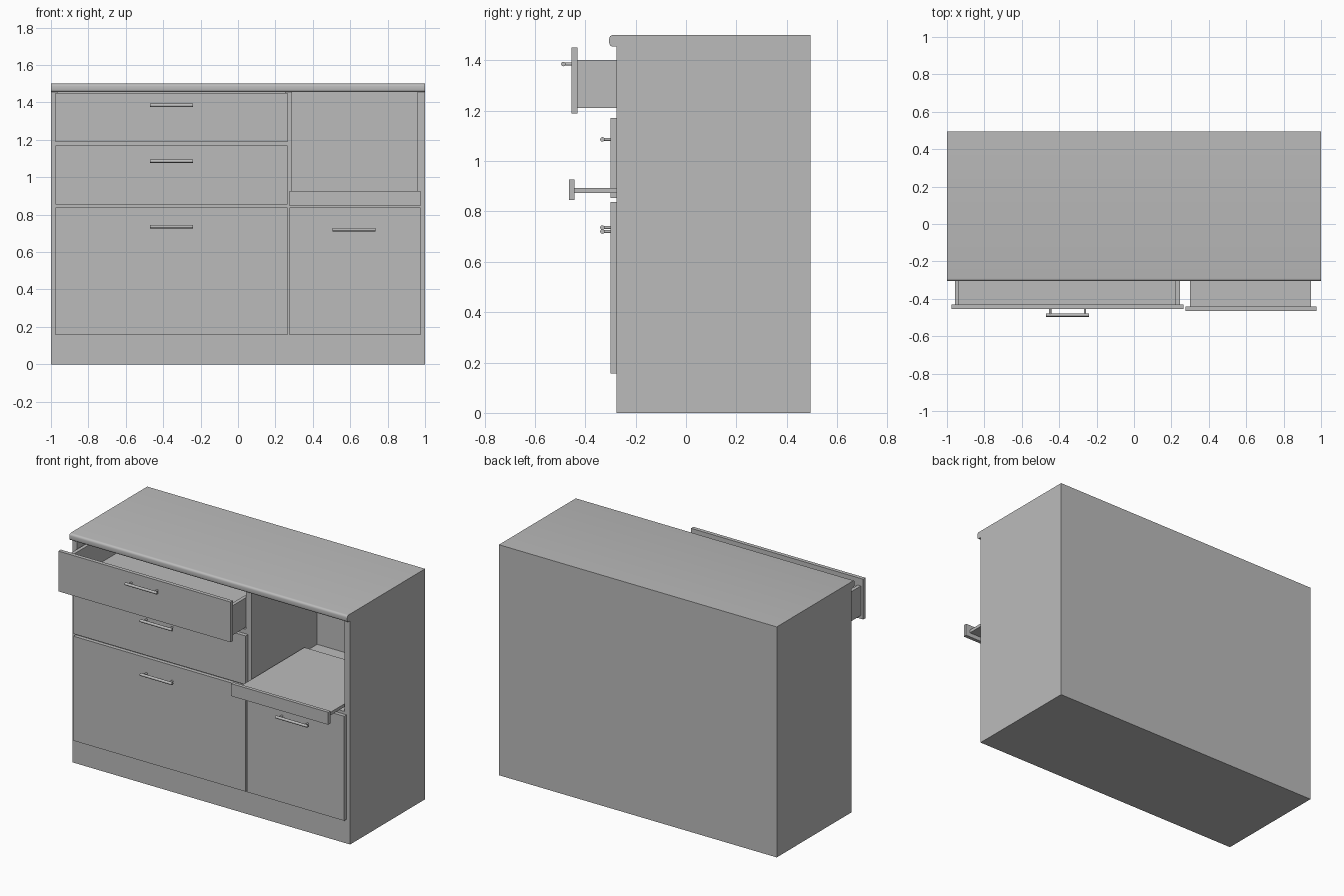
import bpy, bmesh, math
from mathutils import Matrix, Vector

cube = bpy.data.objects.get("Cube")
if cube:
    bpy.data.objects.remove(cube, do_unlink=True)

grey = bpy.data.materials.new("light grey")
grey.use_nodes = True
tone = (0.5, 0.5, 0.5, 1)
grey.diffuse_color = tone
grey.node_tree.nodes["Principled BSDF"].inputs["Base Color"].default_value = tone


def finish(name, bm):
    mesh = bpy.data.meshes.new(name)
    bm.to_mesh(mesh)
    bm.free()
    mesh.materials.append(grey)
    ob = bpy.data.objects.new(name, mesh)
    bpy.context.collection.objects.link(ob)
    return ob


def add_box(bm, x, y, z):
    """Add a box spanning three (low, high) ranges."""
    ranges = (x, y, z)
    size = [b - a for a, b in ranges]
    centre = [(a + b) / 2 for a, b in ranges]
    m = Matrix.Translation(centre) @ Matrix.Diagonal((*size, 1))
    bmesh.ops.create_cube(bm, size=1, matrix=m)


def box(name, *spans):
    """Make one object from one or more box spans."""
    bm = bmesh.new()
    for span in spans:
        add_box(bm, *span)
    return finish(name, bm)


def activate(ob):
    bpy.ops.object.select_all(action='DESELECT')
    ob.select_set(True)
    bpy.context.view_layer.objects.active = ob


def cut(ob, x, y, z):
    cutter = box("cutter", (x, y, z))
    cutter.hide_render = True
    mod = ob.modifiers.new("opening", 'BOOLEAN')
    mod.operation = 'DIFFERENCE'
    mod.solver = 'EXACT'
    mod.object = cutter
    activate(ob)
    bpy.ops.object.modifier_apply(modifier=mod.name)
    bpy.data.objects.remove(cutter, do_unlink=True)


def rod(bm, start, end, radius):
    a, b = Vector(start), Vector(end)
    turn = (b - a).to_track_quat('Z', 'Y').to_matrix().to_4x4()
    bmesh.ops.create_cone(bm, cap_ends=True, segments=12, radius1=radius, radius2=radius,
                          depth=(b - a).length, matrix=Matrix.Translation((a + b) / 2) @ turn)


def handle(name, x, face, z):
    """Round bar on two short posts, standing off a front panel."""
    bm = bmesh.new()
    bar_y = face - 0.032
    rod(bm, (x - 0.115, bar_y, z), (x + 0.115, bar_y, z), 0.009)
    for side in (-1, 1):
        rod(bm, (x + side * 0.093, face + 0.003, z), (x + side * 0.093, bar_y, z), 0.006)
    ob = finish(name, bm)
    activate(ob)
    bpy.ops.object.shade_smooth_by_angle(angle=math.radians(40))


FRONT = -0.275
CLOSED = (-0.3, FRONT)
LEFT_BAY = (-0.975, 0.265)
RIGHT_BAY = (0.275, 0.975)

# Carcass with a drawer opening and an open niche
carcass = box("carcass", ((-1, 1), (FRONT, 0.495), (0, 1.455)))
cut(carcass, (-0.965, 0.25), (-0.4, 0.4), (1.2, 1.6))
cut(carcass, (0.29, 0.96), (-0.4, 0.4), (0.855, 1.6))

# Worktop with a rounded front edge
bm = bmesh.new()
add_box(bm, (-1, 1), (-0.305, 0.495), (1.455, 1.5))
edges = [e for e in bm.edges if all(v.co.y < 0 for v in e.verts)
         and abs(e.verts[0].co.x - e.verts[1].co.x) > 1]
bmesh.ops.bevel(bm, geom=edges, offset=0.014, segments=4, profile=0.5, affect='EDGES')
worktop = finish("worktop", bm)
activate(worktop)
bpy.ops.object.shade_smooth_by_angle(angle=math.radians(40))

# Closed fronts
box("middle_drawer_front", (LEFT_BAY, CLOSED, (0.853, 1.17)))
box("large_door", (LEFT_BAY, CLOSED, (0.157, 0.837)))
box("small_door", (RIGHT_BAY, CLOSED, (0.157, 0.837)))

# Open top drawer
box("top_drawer_front", (LEFT_BAY, (-0.455, -0.43), (1.188, 1.45)))
depth = (-0.43, 0.3)
wall = (1.21, 1.402)
box("top_drawer_box",
    ((-0.958, -0.935), depth, wall),
    ((0.222, 0.245), depth, wall),
    ((-0.935, 0.222), (0.28, 0.3), wall),
    ((-0.935, 0.222), (-0.43, 0.28), (1.21, 1.24)))

# Pull-out shelf in the niche
box("shelf_front", (RIGHT_BAY, (-0.465, -0.442), (0.845, 0.926)))
box("pull_out_shelf", ((0.3, 0.945), (-0.442, 0.255), (0.873, 0.893)))

# Handles
handle("top_drawer_handle", -0.355, -0.455, 1.385)
handle("middle_drawer_handle", -0.355, -0.3, 1.086)
handle("large_door_handle", -0.355, -0.3, 0.736)
handle("small_door_handle", 0.62, -0.3, 0.72)
